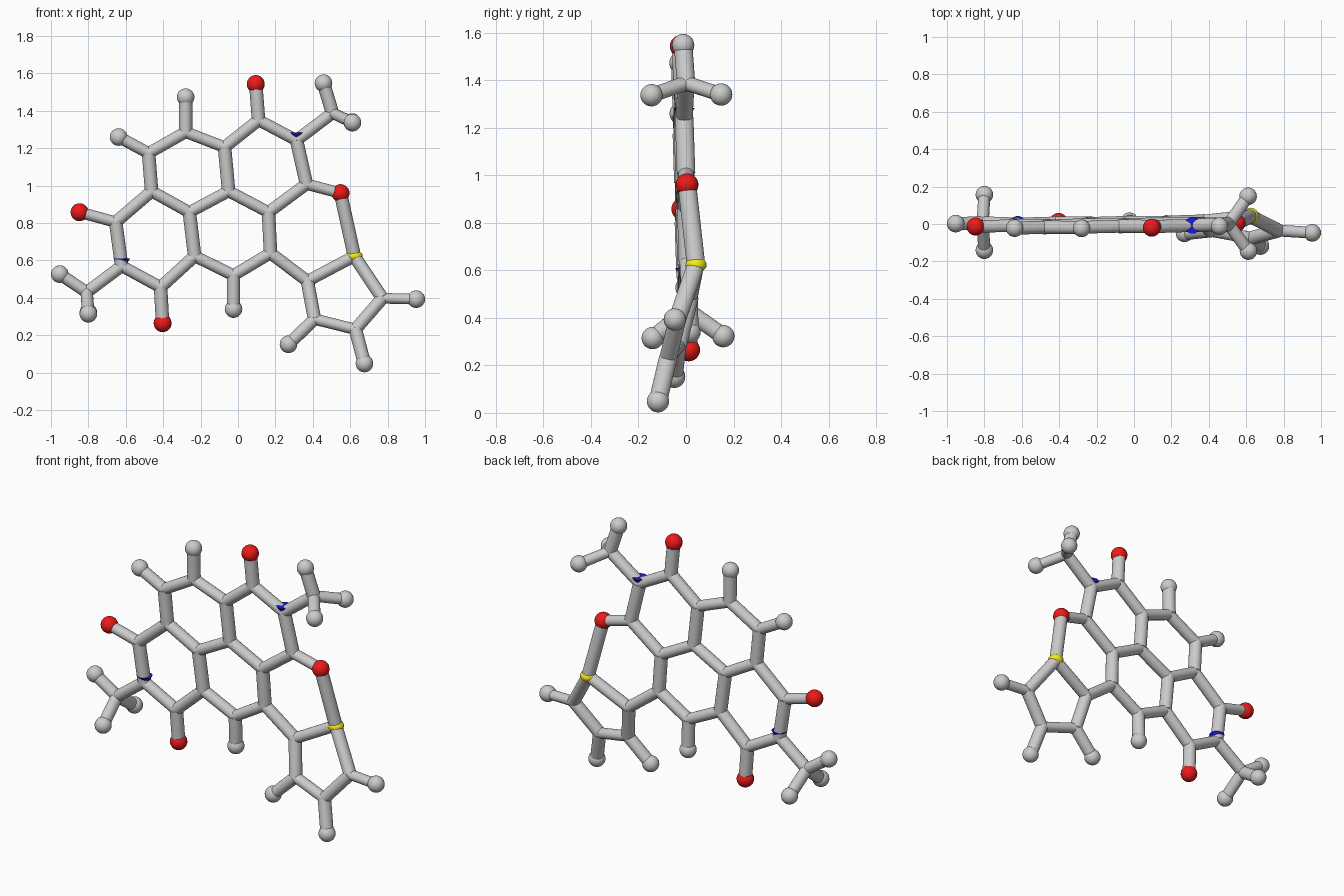
import bpy, bmesh
from mathutils import Vector, Matrix

if "Cube" in bpy.data.objects:
    bpy.data.objects.remove(bpy.data.objects["Cube"])


def material(name, rgb):
    m = bpy.data.materials.new(name)
    m.diffuse_color = (*rgb, 1)
    m.use_nodes = True
    m.node_tree.nodes["Principled BSDF"].inputs["Base Color"].default_value = m.diffuse_color
    return m


RED = material("red", (0.85, 0.01, 0.01))
BLUE = material("blue", (0.01, 0.01, 0.8))
YELLOW = material("yellow", (0.9, 0.85, 0.01))


def at(x, z, y=None):
    # the fused rings lie in a slightly tilted upright sheet
    return Vector((x, 0.015 * x - 0.03 * z + 0.025 if y is None else y, z))


# joints of the fused rings, side groups and five-sided ring
carbon = [at(*p) for p in [
    (.11, 1.35), (-.28, 1.286), (-.478, 1.174), (-.072, 1.206), (-.462, .97),
    (-.26, .858), (-.05, .97), (.163, .858), (.366, 1.008), (.174, .639),
    (-.024, .521), (-.232, .623), (-.414, .457), (-.654, .805),
    (.505, 1.388, 0), (-.809, .43, .005),
    (.371, .49, .015), (.409, .286, -.035), (.628, .232, -.075), (.772, .398, -.035)]]
hydrogen = [at(*p) for p in [
    (-.28, 1.473), (-.638, 1.26), (-.024, .34), (.457, 1.548, -.012),
    (.61, 1.34, .148), (.612, 1.337, -.145), (-.953, .527, .002),
    (-.8, .323, .157), (-.8, .315, -.14),
    (.27, .152, -.05), (.676, .049, -.118), (.953, .393, -.047)]]
oxygen = [at(*p) for p in [(.095, 1.543), (-.847, .858), (-.403, .265), (.548, .96)]]
nitrogen = [at(.313, 1.243), at(-.622, .57)]
sulfur = at(.622, .623, .042)


def finish(bm, name, mat=None):
    me = bpy.data.meshes.new(name)
    bm.to_mesh(me)
    bm.free()
    ob = bpy.data.objects.new(name, me)
    bpy.context.collection.objects.link(ob)
    if mat:
        me.materials.append(mat)
    me.shade_smooth()
    me.set_sharp_from_angle(angle=0.7)
    return ob


def balls(name, points, r, mat=None, flat=1):
    bm = bmesh.new()
    for p in points:
        bmesh.ops.create_uvsphere(bm, u_segments=24, v_segments=14, radius=r,
                                  matrix=Matrix.Translation(p) @ Matrix.Diagonal((1, 1, flat, 1)))
    return finish(bm, name, mat)


def stick(bm, a, b):
    # slightly deeper front to back, thicker when upright
    d = b - a
    length = d.length
    d.normalize()
    u = d.cross(Vector((0, 1, 0))).normalized()
    v = d.cross(u)
    lift = 0.008 * abs(d.z)
    ru, rv = 0.028 + lift, 0.031 + lift
    m = Matrix((u * ru, v * rv, d * length)).transposed().to_4x4()
    m.translation = (a + b) / 2
    bmesh.ops.create_cone(bm, cap_ends=True, segments=24, radius1=1, radius2=1,
                          depth=1, matrix=m)


# connecting rods: all neighbouring joints, plus the longer ones at the yellow joint
bm = bmesh.new()
joints = carbon + hydrogen + oxygen + nitrogen
for i, a in enumerate(joints):
    for b in joints[i + 1:]:
        if (a - b).length < 0.262:
            stick(bm, a, b)
for end in (oxygen[3], carbon[16], carbon[19]):
    stick(bm, sulfur, end)
bmesh.ops.recalc_face_normals(bm, faces=bm.faces)
finish(bm, "connecting_rods")

balls("rod_joints", carbon, 0.033)
balls("grey_end_balls", hydrogen, 0.047)
balls("red_end_balls", oxygen, 0.048, RED)
balls("yellow_joint", [sulfur], 0.045, YELLOW, 0.72)

# blue joints are cones pointing down
bm = bmesh.new()
for p in nitrogen:
    bmesh.ops.create_cone(bm, cap_ends=True, segments=24, radius1=0, radius2=0.044,
                          depth=0.08, matrix=Matrix.Translation(p))
bmesh.ops.remove_doubles(bm, verts=bm.verts, dist=1e-5)
bmesh.ops.recalc_face_normals(bm, faces=bm.faces)
finish(bm, "blue_cone_joints", BLUE)
